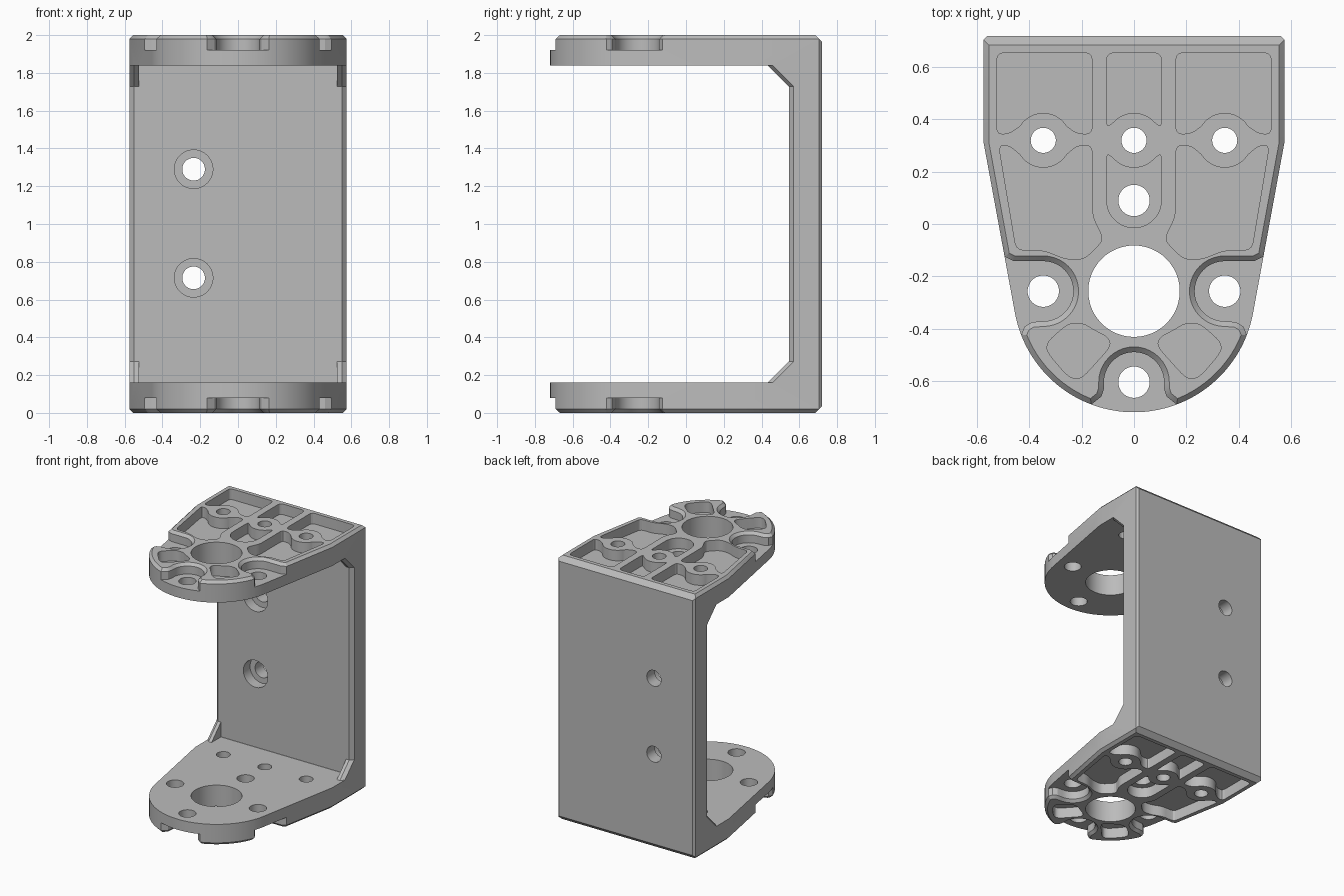
import bpy
import bmesh
from math import sin, cos, radians
from mathutils import Vector

old = bpy.data.objects.get("Cube")
if old:
    bpy.data.objects.remove(old, do_unlink=True)

HEIGHT = 2.0
FLOOR = 1.92      # floor of pockets and notches in the upper arm
CHAMFER = 0.02


def arc(cx, cy, r, start, end, steps=12):
    angles = [radians(start + (end - start) * i / steps) for i in range(steps + 1)]
    return [(cx + r * cos(a), cy + r * sin(a)) for a in angles]


def flip_x(points):
    return [(-x, y) for x, y in reversed(points)]


def soften(points, radius=0.03):
    """Round every corner of a closed outline."""
    result = []
    pts = [Vector(p) for p in points]
    for i, p in enumerate(pts):
        ends = []
        for q in (pts[i - 1], pts[(i + 1) % len(pts)]):
            d = q - p
            ends.append(p + d.normalized() * min(radius, d.length * 0.4))
        a, b = ends
        for t in (0, 0.33, 0.67, 1):
            s = 1 - t
            result.append(tuple(a * s * s + p * 2 * s * t + b * t * t))
    return result


def offset(points, amount):
    """Grow (or shrink) a closed outline with mitred corners."""
    pts = [Vector(p) for p in points]
    area = sum(pts[i - 1].cross(p) for i, p in enumerate(pts))
    side = 1 if area > 0 else -1
    result = []
    for i, p in enumerate(pts):
        a = (p - pts[i - 1]).normalized()
        b = (pts[(i + 1) % len(pts)] - p).normalized()
        na, nb = Vector((a.y, -a.x)) * side, Vector((b.y, -b.x)) * side
        m = na + nb
        result.append(tuple(p + m * (amount * 2 / max(m.length_squared, 0.5))))
    return result


def loft(bm, rings):
    """Closed solid through a row of matching rings."""
    rows = [[bm.verts.new(p) for p in ring] for ring in rings]
    n = len(rows[0])
    for low, high in zip(rows, rows[1:]):
        for i in range(n):
            j = (i + 1) % n
            bm.faces.new((low[i], low[j], high[j], high[i]))
    bm.faces.new(rows[0][::-1])
    bm.faces.new(rows[-1])


def stack(bm, outline, levels):
    """Upright solid: one outline at several (z, growth) levels."""
    loft(bm, [[(x, y, z) for x, y in offset(outline, g)] for z, g in levels])


def both_arms(bm, outline, levels):
    stack(bm, outline, levels)
    stack(bm, outline, [(HEIGHT - z, g) for z, g in levels])


def make_object(name, bm):
    bmesh.ops.recalc_face_normals(bm, faces=bm.faces)
    mesh = bpy.data.meshes.new(name)
    bm.to_mesh(mesh)
    bm.free()
    obj = bpy.data.objects.new(name, mesh)
    bpy.context.collection.objects.link(obj)
    return obj


# Bracket block: tapered plan with a round nose and chamfered rims
right_edge = arc(0, -0.257, 0.463, -90, -10.5, 32) + [
    (0.575, 0.31), (0.575, 0.705), (0.56, 0.72)]
plan = right_edge + flip_x(right_edge[1:])
bm = bmesh.new()
stack(bm, plan, [(0, -CHAMFER), (CHAMFER, 0), (HEIGHT - CHAMFER, 0), (HEIGHT, -CHAMFER)])
bracket = make_object("bracket", bm)

# Open space between the arms, leaving corner gussets and chamfered wall edges
cavity = bmesh.new()
half = [(0.6, 0.05, 0.112), (0.55, 0, 0.112), (0.525, 0, 0.112), (0.524, 0, 0.001)]
sections = [(-x, d, c) for x, d, c in half] + half[::-1]
rings = []
for x, shift, corner in sections:
    wall = 0.545 + shift
    rings.append([(x, -1, 0.16), (x, wall - corner, 0.16), (x, wall, 0.16 + corner),
                  (x, wall, 1.84 - corner), (x, wall - corner, 1.84), (x, -1, 1.84)])
loft(cavity, rings)

# Long chamfers across the top and bottom of the back
edges = bmesh.new()
for z, s in ((0, 1), (HEIGHT, -1)):
    tri = [(0.665, z - 0.02 * s), (0.74, z - 0.02 * s), (0.74, z + 0.055 * s)]
    loft(edges, [[(x, y, h) for y, h in tri] for x in (-0.7, 0.7)])

# Notches around the screw holes of the nose
notches = bmesh.new()
notch_levels = [(FLOOR, 0), (HEIGHT - CHAMFER, 0), (HEIGHT + 0.01, CHAMFER + 0.01)]
lip = [(0.115, -0.63), (0.125, -0.66), (0.15, -0.68), (0.19, -0.71), (0.2, -0.8)]
front_notch = arc(0, -0.605, 0.115, 180, 0, 20) + lip + flip_x(lip)
side_notch = arc(0.347, -0.257, 0.115, 90, 270, 20) + [
    (0.39, -0.375), (0.418, -0.392), (0.43, -0.42), (0.46, -0.44), (0.7, -0.44),
    (0.7, -0.08), (0.53, -0.08), (0.495, -0.125), (0.46, -0.142)]
for shape in (front_notch, side_notch, flip_x(side_notch)):
    both_arms(notches, shape, notch_levels)

# Weight-saving pockets between ribs and bosses
pockets = bmesh.new()
rear_side = [(0.16, 0.655), (0.16, 0.345), (0.215, 0.345)] + \
    arc(0.347, 0.32, 0.105, 150, 30) + [(0.48, 0.345), (0.525, 0.345), (0.525, 0.655)]
rear_middle = [(-0.105, 0.655), (-0.105, 0.37)] + \
    arc(0, 0.32, 0.105, 140, 40) + [(0.105, 0.37), (0.105, 0.655)]
centre_slot = [(-0.105, 0.27)] + arc(0, 0.32, 0.105, 220, 320) + \
    [(0.105, 0.27)] + arc(0, 0.09, 0.105, 0, -180)
side_bay = [(0.16, 0.3), (0.215, 0.3)] + arc(0.347, 0.32, 0.105, 210, 330) + [
    (0.48, 0.3), (0.517, 0.3), (0.45, -0.1), (0.345, -0.1), (0.26, -0.135),
    (0.19, -0.135), (0.115, -0.06), (0.16, 0.03)]
nose_bay = [(0.155, -0.405), (0.195, -0.38), (0.25, -0.38), (0.325, -0.445),
            (0.335, -0.475), (0.32, -0.505), (0.255, -0.58), (0.22, -0.595),
            (0.19, -0.58), (0.1, -0.48), (0.09, -0.455), (0.105, -0.43)]
shapes = [rear_middle, centre_slot]
for shape in (rear_side, side_bay, nose_bay):
    shapes += [shape, flip_x(shape)]
for shape in shapes:
    both_arms(pockets, soften(shape), [(FLOOR, 0), (HEIGHT + 0.05, 0)])

# Holes through both arms
holes = bmesh.new()
for x, y, r in ((0, -0.257, 0.175), (0, -0.605, 0.06), (0.347, -0.257, 0.06),
                (-0.347, -0.257, 0.06), (0, 0.09, 0.06), (0, 0.32, 0.048),
                (0.347, 0.32, 0.048), (-0.347, 0.32, 0.048)):
    stack(holes, arc(x, y, r, 0, 352.5, 47), [(-0.1, 0), (HEIGHT + 0.1, 0)])

# Counterbored holes in the back wall
for z in (0.715, 1.29):
    steps = ((0.4, 0.102), (0.625, 0.102), (0.625, 0.06), (0.8, 0.06))
    loft(holes, [[(a, y, b) for a, b in arc(-0.235, z, r, 0, 352.5, 47)] for y, r in steps])

# Carve the block with each group of cutters
bpy.context.view_layer.objects.active = bracket
cutters = (("cavity_cutter", cavity), ("edge_cutter", edges), ("notch_cutter", notches),
           ("pocket_cutter", pockets), ("hole_cutter", holes))
for name, group in cutters:
    cutter = make_object(name, group)
    cutter.hide_render = True
    mod = bracket.modifiers.new(name, 'BOOLEAN')
    mod.operation = 'DIFFERENCE'
    mod.solver = 'EXACT'
    mod.object = cutter
    bpy.ops.object.modifier_apply(modifier=mod.name)
    bpy.data.objects.remove(cutter, do_unlink=True)

# Plain grey finish
grey = bpy.data.materials.new("plain_grey")
grey.use_nodes = True
colour = (0.5, 0.5, 0.5, 1)
grey.diffuse_color = colour
grey.node_tree.nodes["Principled BSDF"].inputs["Base Color"].default_value = colour
bracket.data.materials.clear()
bracket.data.materials.append(grey)

bpy.ops.object.select_all(action='DESELECT')
bracket.select_set(True)
bpy.ops.object.shade_smooth_by_angle(angle=radians(25))
